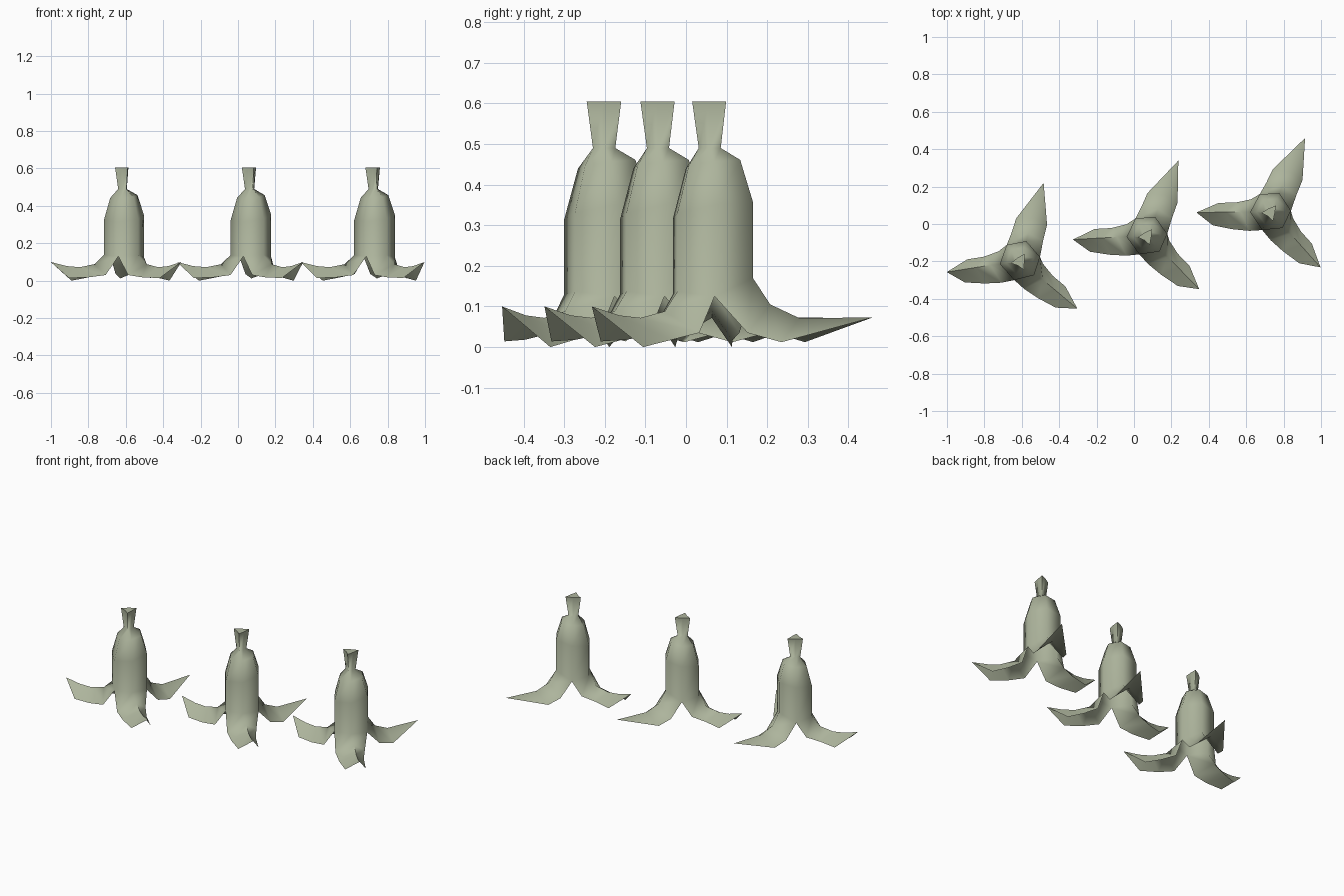
import bpy, bmesh, math
from mathutils import Vector, Matrix

if "Cube" in bpy.data.objects:
    bpy.data.objects.remove(bpy.data.objects["Cube"])

skin = bpy.data.materials.new("pale_green_skin")
skin.diffuse_color = (0.42, 0.46, 0.335, 1)
skin.use_nodes = True
skin.node_tree.nodes["Principled BSDF"].inputs["Base Color"].default_value = skin.diffuse_color

# Six body corners: even = notch between flaps, odd = flap ridge
ANGLES = [10, 72, 130, 190, 254, 314]
STEM_ANGLES = [-4, 60, 125, 190, 242, 295]

# Flap rows, each (right edge, ridge, left edge) as (outward, sideways, height)
SIDE_ROWS = [
    [(.105, -.066, .035), (.160, 0, .088), (.115, .102, .030)],
    [(.187, -.050, .017), (.240, 0, .072), (.205, .092, .018)],
    [(.276, -.050, .000), (.310, 0, .078), (.309, .070, .014)],
]
BACK_ROWS = [
    [(.135, -.088, .035), (.155, 0, .105), (.130, .086, .035)],
    [(.225, -.083, .012), (.235, 0, .071), (.209, .085, .012)],
]


def mirrored(rows):
    return [[(u, -v, z) for u, v, z in reversed(row)] for row in rows]


# (ridge corner, heading, rows, tip)
FLAPS = [
    (1, 73, BACK_ROWS, (.434, 0, .073)),
    (3, 189, SIDE_ROWS, (.396, 0, .100)),
    (5, -40, mirrored(SIDE_ROWS), (.401, 0, .100)),
]


def polar(radius, degrees, z):
    a = math.radians(degrees)
    return Vector((radius * math.cos(a), radius * math.sin(a), z))


def build_peel():
    bm = bmesh.new()

    def ring(radius, z, tilt=0.0):
        verts = []
        for a in ANGLES:
            p = polar(radius, a, z)
            p.z += tilt * (p.x * 0.5 + p.y * 0.87)
            verts.append(bm.verts.new(p))
        return verts

    def stem_ring(radius, z):
        # triangular section with side midpoints
        return [bm.verts.new(polar(radius * (1 if i % 2 else 0.5), a, z)
                             + Vector((0, -.006, 0)))
                for i, a in enumerate(STEM_ANGLES)]

    # Body and stem
    base = [bm.verts.new(polar(.109, a, z))
            for a, z in zip(ANGLES, (.125, .17, .125, .137, .13, .137))]
    rings = [base, ring(.109, .336, .2), ring(.074, .45, .15),
             stem_ring(.031, .49), stem_ring(.048, .605)]
    for lo, hi in zip(rings, rings[1:]):
        for i in range(6):
            j = (i + 1) % 6
            bm.faces.new((lo[i], lo[j], hi[j], hi[i]))
    bm.faces.new(rings[-1])

    # Splayed flaps
    for corner, heading, rows, tip in FLAPS:
        turn = Matrix.Rotation(math.radians(heading), 3, 'Z')
        upper = [base[corner - 1], base[corner], base[(corner + 1) % 6]]
        for row in rows:
            lower = [bm.verts.new(turn @ Vector(p)) for p in row]
            for k in range(2):
                bm.faces.new((lower[k], lower[k + 1], upper[k + 1], upper[k]))
            upper = lower
        end = bm.verts.new(turn @ Vector(tip))
        for k in range(2):
            bm.faces.new((end, upper[k + 1], upper[k]))

    mesh = bpy.data.meshes.new("fruit_peel")
    bm.to_mesh(mesh)
    bm.free()
    mesh.materials.append(skin)
    return mesh


# Three peels in a diagonal row, each turned a little
peel_mesh = build_peel()
PLACES = [("left", -.610, -.195, 0), ("middle", .069, -.061, -5.8),
          ("right", .730, .067, -8.2)]
for side, x, y, spin in PLACES:
    obj = bpy.data.objects.new(side + "_fruit_peel", peel_mesh)
    obj.location = (x, y, 0)
    obj.rotation_euler.z = math.radians(spin)
    bpy.context.collection.objects.link(obj)

bpy.context.view_layer.objects.active = obj
obj.select_set(True)
bpy.ops.object.shade_smooth_by_angle(angle=math.radians(75))
